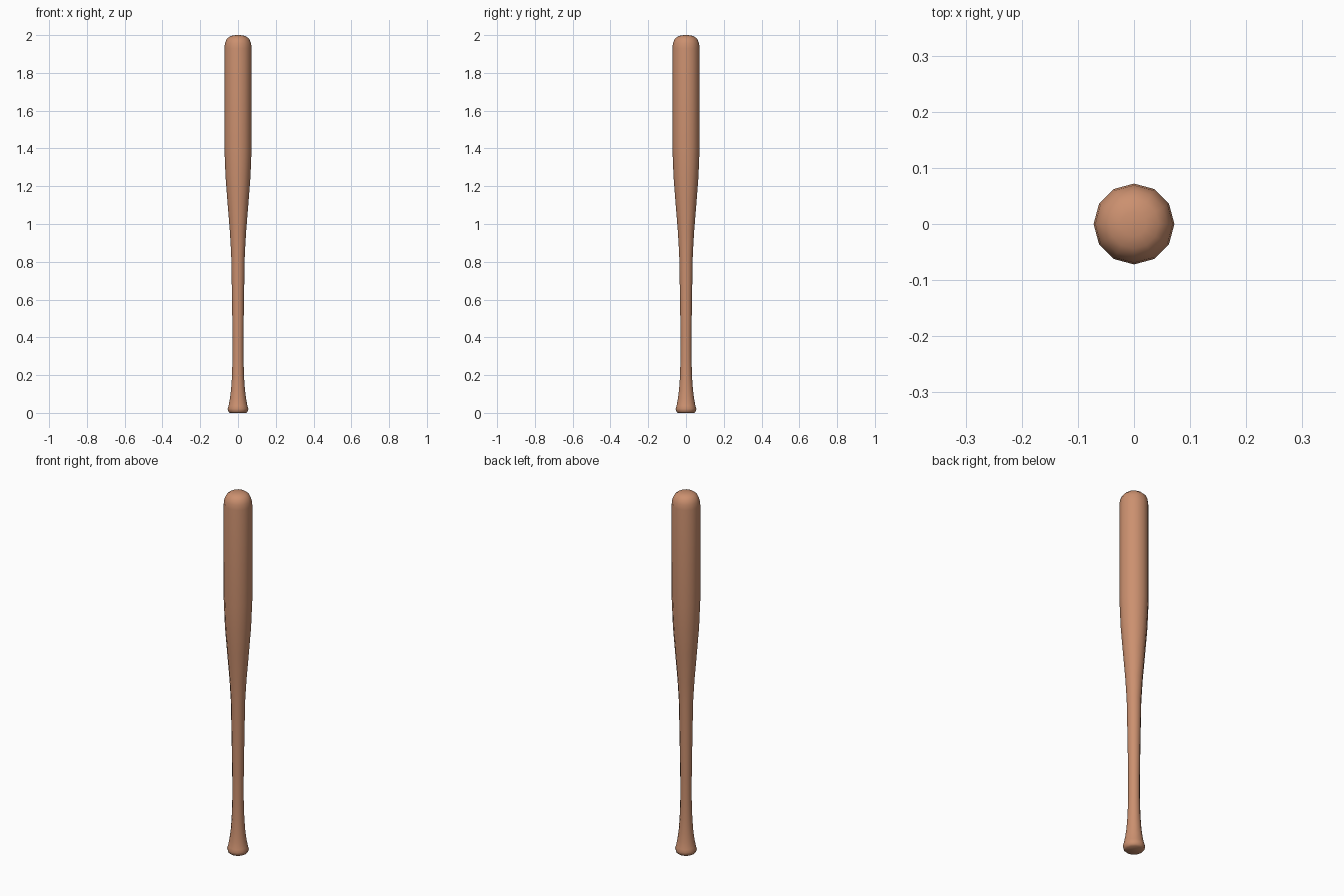
import bpy, bmesh, math

if "Cube" in bpy.data.objects:
    bpy.data.objects.remove(bpy.data.objects["Cube"])

SIDES = 12

wood = bpy.data.materials.new("warm wood")
wood.diffuse_color = (0.60, 0.28, 0.16, 1)
wood.use_nodes = True
wood.node_tree.nodes["Principled BSDF"].inputs["Base Color"].default_value = wood.diffuse_color

# Profile from knob to barrel tip: (radius, height)
profile = [
    (0.043, 0.0), (0.051, 0.007), (0.055, 0.022), (0.050, 0.037),     # knob
    (0.043, 0.075), (0.037, 0.12), (0.032, 0.19), (0.029, 0.29),      # flare
    (0.029, 0.42), (0.032, 0.62), (0.036, 0.84),                      # handle
    (0.043, 0.96), (0.056, 1.12), (0.066, 1.25), (0.072, 1.40),       # taper
    (0.072, 1.93),                                                    # barrel
    (0.069, 1.957), (0.060, 1.979), (0.044, 1.993), (0.022, 1.999),   # rounded tip
]

bm = bmesh.new()
rings = []
for r, z in profile:
    rings.append([bm.verts.new((r * math.cos(2 * math.pi * i / SIDES),
                                r * math.sin(2 * math.pi * i / SIDES), z))
                  for i in range(SIDES)])

# Side walls between neighbouring rings
for low, high in zip(rings, rings[1:]):
    for i in range(SIDES):
        j = (i + 1) % SIDES
        bm.faces.new((low[i], low[j], high[j], high[i]))

# Flat knob end and closed tip
bm.faces.new(rings[0][::-1])
tip = bm.verts.new((0, 0, 2.0))
for i in range(SIDES):
    bm.faces.new((rings[-1][i], rings[-1][(i + 1) % SIDES], tip))

mesh = bpy.data.meshes.new("bat")
bm.to_mesh(mesh)
bm.free()
mesh.materials.append(wood)
bat = bpy.data.objects.new("bat", mesh)
bpy.context.collection.objects.link(bat)

bpy.context.view_layer.objects.active = bat
bat.select_set(True)
bpy.ops.object.shade_smooth_by_angle(angle=math.radians(50))
